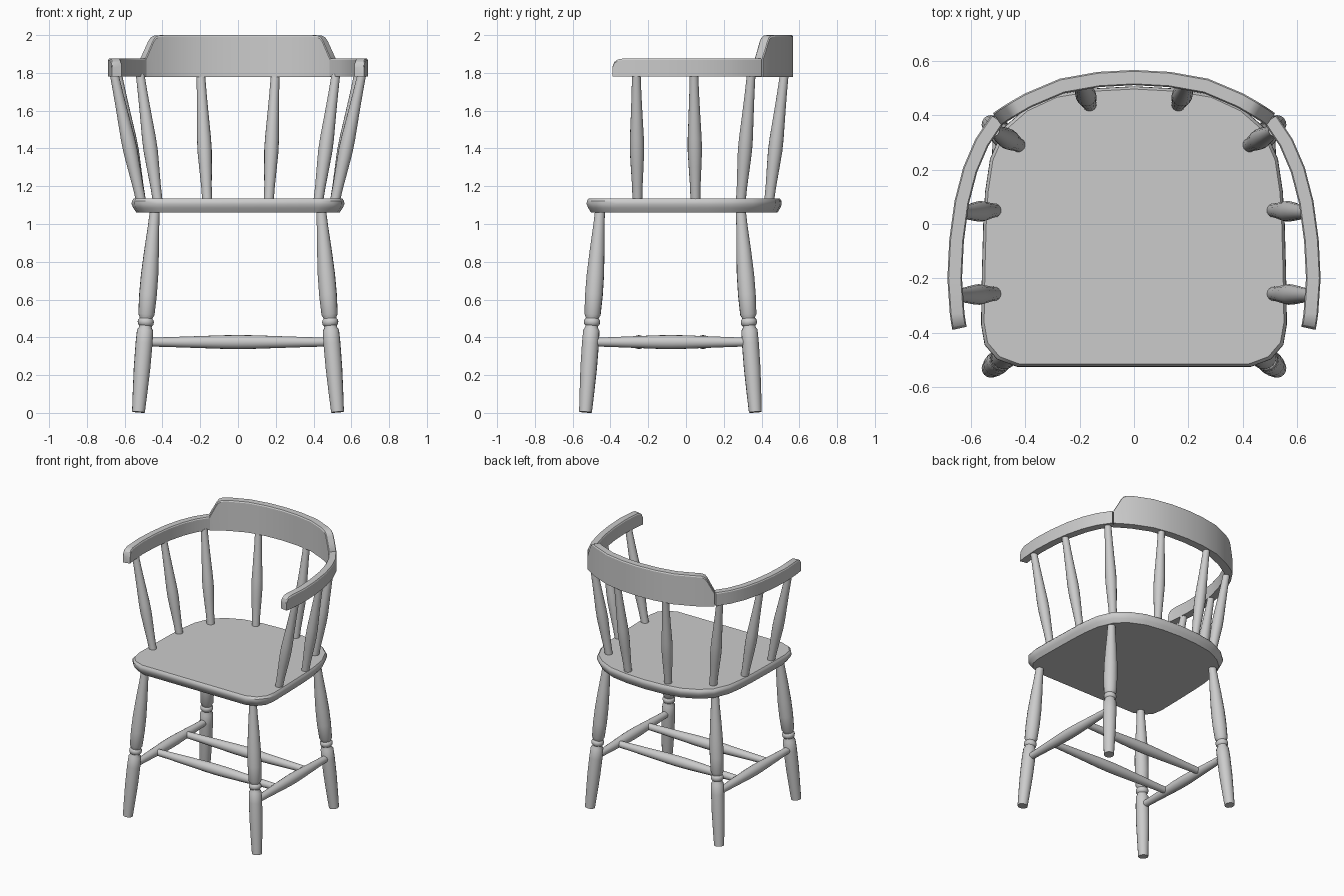
import bpy, bmesh, math
from mathutils import Vector

if "Cube" in bpy.data.objects:
    bpy.data.objects.remove(bpy.data.objects["Cube"])


def finish(name, rings, closed_caps=True, angle=35):
    """Skin a list of equal-length closed rings and cap both ends."""
    bm = bmesh.new()
    loops = [[bm.verts.new(p) for p in r] for r in rings]
    n = len(loops[0])
    for a, b in zip(loops, loops[1:]):
        for i in range(n):
            j = (i + 1) % n
            bm.faces.new((a[i], a[j], b[j], b[i]))
    bm.faces.new(loops[0][::-1])
    bm.faces.new(loops[-1])
    bmesh.ops.recalc_face_normals(bm, faces=bm.faces)
    me = bpy.data.meshes.new(name)
    bm.to_mesh(me)
    bm.free()
    ob = bpy.data.objects.new(name, me)
    bpy.context.collection.objects.link(ob)
    bpy.ops.object.select_all(action='DESELECT')
    ob.select_set(True)
    bpy.context.view_layer.objects.active = ob
    bpy.ops.object.shade_smooth_by_angle(angle=math.radians(angle))
    return ob


def turned(name, p0, p1, profile, sides=16):
    """Lathe-turned rod from p0 to p1; profile = (fraction, radius)."""
    p0, p1 = Vector(p0), Vector(p1)
    q = (p1 - p0).to_track_quat('Z', 'Y')
    rings = []
    for t, r in profile:
        c = p0.lerp(p1, t)
        rings.append([c + q @ Vector((r * math.cos(a), r * math.sin(a), 0))
                      for a in (2 * math.pi * i / sides for i in range(sides))])
    return finish(name, rings)


# Seat: half outline mirrored, stacked with a rounded, undercut edge
half = [(0, .507), (.15, .499), (.29, .476), (.40, .425), (.48, .355), (.53, .24),
        (.548, .12), (.555, 0), (.56, -.18), (.563, -.37), (.55, -.445),
        (.505, -.498), (.43, -.526)]
outline = half + [(-x, y) for x, y in half[:0:-1]]
levels = [(1.06, .955), (1.085, .985), (1.105, 1), (1.122, .998), (1.135, .98)]
finish("seat", [[(x * s, y * s, z) for x, y in outline] for z, s in levels])

# Turned part profiles
LEG = [(0, .034), (.1, .039), (.22, .044), (.34, .045), (.405, .043), (.418, .034),
       (.427, .034), (.434, .041), (.445, .043), (.456, .041), (.463, .034),
       (.47, .036), (.482, .043), (.58, .047), (.68, .046), (.8, .039), (.92, .030), (1, .026)]
SPINDLE = [(0, .026), (.12, .028), (.28, .034), (.40, .038), (.5, .037),
           (.68, .031), (.85, .026), (1, .023)]
STRETCHER = [(0, .023), (.12, .026), (.3, .032), (.42, .036), (.5, .037),
             (.58, .036), (.7, .032), (.88, .026), (1, .023)]

for s, side in ((-1, "left"), (1, "right")):
    # Splayed legs
    turned(f"front_leg_{side}", (s * .527, -.532, .004), (s * .44, -.455, 1.075), LEG)
    turned(f"back_leg_{side}", (s * .527, .367, .004), (s * .44, .29, 1.075), LEG)
    # Side stretcher
    turned(f"side_stretcher_{side}", (s * .497, -.495, .375), (s * .497, .335, .375), STRETCHER)
    # Spindles from seat to rail
    for label, b, t in (("back", (.163, .44), (.197, .52)),
                        ("corner", (.425, .29), (.518, .345)),
                        ("middle", (.513, .05), (.637, .042)),
                        ("front", (.513, -.257), (.655, -.263))):
        turned(f"{label}_spindle_{side}", (s * b[0], b[1], 1.12), (s * t[0], t[1], 1.79), SPINDLE)

# Cross stretchers
for label, y in (("front", -.25), ("rear", .09)):
    turned(f"{label}_cross_stretcher", (-.49, y, .375), (.49, y, .375), STRETCHER)


def rail(name, stations, width, bottom):
    """Bent rail: stations = (x, y, top z) along the centre line."""
    rings = []
    for i, (x, y, top) in enumerate(stations):
        a = stations[max(i - 1, 0)]
        b = stations[min(i + 1, len(stations) - 1)]
        d = Vector((b[0] - a[0], b[1] - a[1])).normalized()
        nx, ny = -d.y * width / 2, d.x * width / 2
        kx, ky = nx * .82, ny * .82
        rings.append([(x - nx, y - ny, bottom), (x + nx, y + ny, bottom),
                      (x + nx, y + ny, top - .008), (x + kx, y + ky, top),
                      (x - kx, y - ky, top), (x - nx, y - ny, top - .008)])
    return finish(name, rings, angle=30)


# Arms with rounded tips
arm = [(.642, -.384, 1.835), (.644, -.375, 1.858), (.647, -.358, 1.871), (.651, -.33, 1.876),
       (.66, -.2, 1.876), (.653, -.06, 1.876), (.634, .08, 1.876), (.603, .2, 1.876),
       (.56, .3, 1.876), (.503, .385, 1.876)]
for s, side in ((-1, "left"), (1, "right")):
    rail(f"arm_{side}", [(s * x, y, z) for x, y, z in arm], .054, 1.78)

# Taller crest across the back with sloped, rounded shoulders
crest = [(.503, .385, 1.878), (.482, .4, 1.925), (.463, .412, 1.968), (.45, .42, 1.988),
         (.43, .432, 1.998), (.39, .455, 2.0), (.265, .508, 2.0), (.13, .532, 2.0)]
crest = crest + [(0, .539, 2.0)] + [(-x, y, z) for x, y, z in crest[::-1]]
rail("crest_rail", crest, .056, 1.777)
